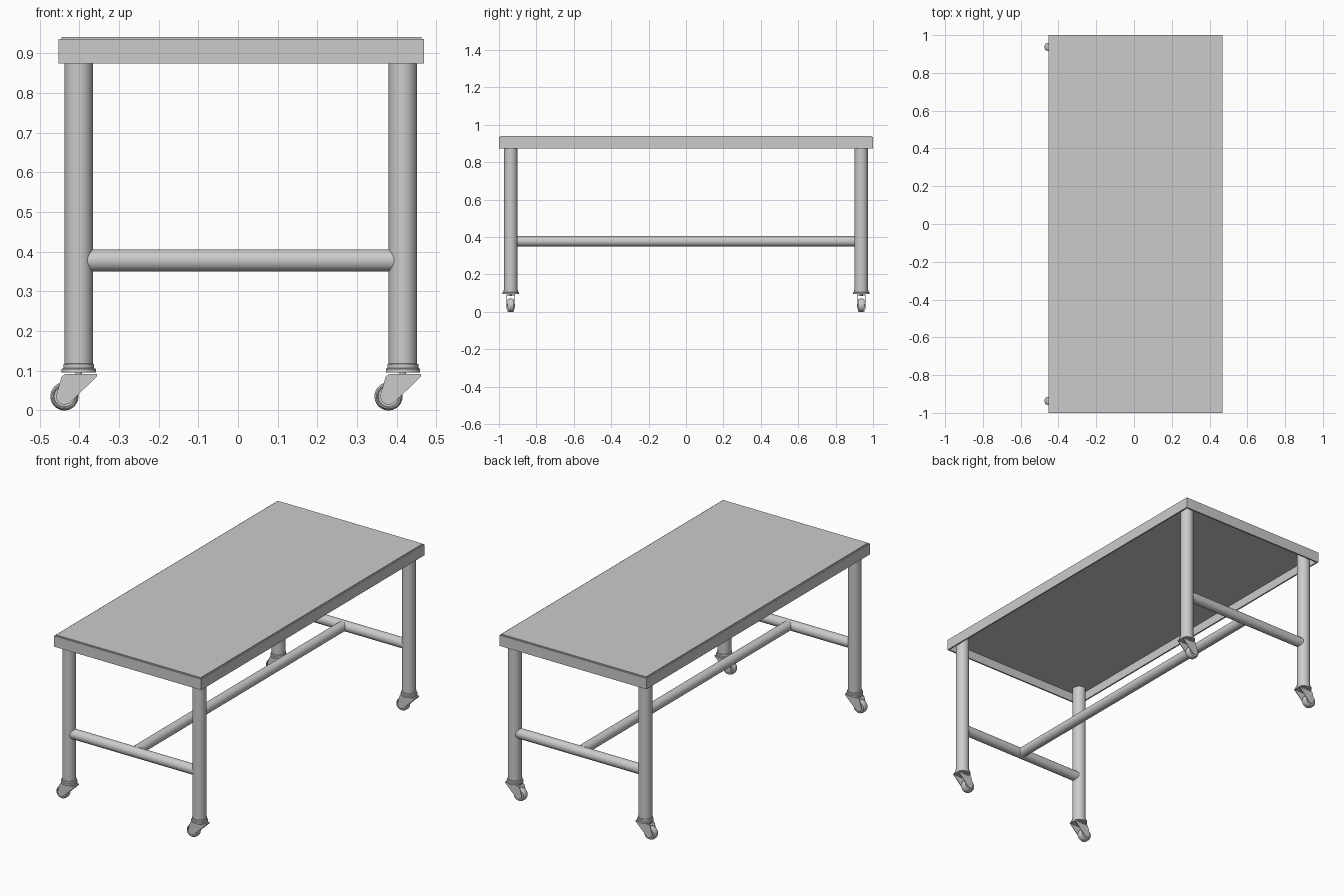
import bpy, bmesh, math
from mathutils import Matrix, Vector

if "Cube" in bpy.data.objects:
    bpy.data.objects.remove(bpy.data.objects["Cube"])

LEG_X = (-0.4015, 0.4155)
LEG_Y = (-0.937, 0.937)
MID_X = sum(LEG_X) / 2


def finish(name, bm, smooth=False):
    bmesh.ops.recalc_face_normals(bm, faces=bm.faces)
    me = bpy.data.meshes.new(name)
    bm.to_mesh(me)
    bm.free()
    ob = bpy.data.objects.new(name, me)
    bpy.context.collection.objects.link(ob)
    if smooth:
        bpy.ops.object.select_all(action='DESELECT')
        ob.select_set(True)
        bpy.context.view_layer.objects.active = ob
        bpy.ops.object.shade_smooth_by_angle(angle=math.radians(35))
    return ob


def add_box(bm, lo, hi):
    lo, hi = Vector(lo), Vector(hi)
    m = Matrix.Translation((lo + hi) / 2) @ Matrix.Diagonal((*(hi - lo), 1))
    return bmesh.ops.create_cube(bm, size=1, matrix=m)['verts']


def tube(name, a, b, r, segs=40):
    a, b = Vector(a), Vector(b)
    rot = (b - a).to_track_quat('Z', 'Y').to_matrix().to_4x4()
    bm = bmesh.new()
    bmesh.ops.create_cone(bm, cap_ends=True, segments=segs, radius1=r, radius2=r,
                          depth=(b - a).length, matrix=Matrix.Translation((a + b) / 2) @ rot)
    return finish(name, bm, True)


def lathe(name, profile, matrix, segs=40):
    # profile is (radius, height), spun around local z
    bm = bmesh.new()
    vs = [bm.verts.new((r, 0, h)) for r, h in profile]
    edges = [bm.edges.new(p) for p in zip(vs, vs[1:])]
    bmesh.ops.spin(bm, geom=vs + edges, cent=(0, 0, 0), axis=(0, 0, 1),
                   angle=2 * math.pi, steps=segs, use_duplicate=False)
    bmesh.ops.remove_doubles(bm, verts=bm.verts, dist=1e-5)
    bm.transform(matrix)
    return finish(name, bm, True)


def add_plate(bm, outline, y0, y1):
    f = bm.faces.new([bm.verts.new((x, y0, z)) for x, z in outline])
    ext = bmesh.ops.extrude_face_region(bm, geom=[f])['geom']
    bmesh.ops.translate(bm, vec=(0, y1 - y0, 0),
                        verts=[v for v in ext if isinstance(v, bmesh.types.BMVert)])


# Table top: hollow tray with folded-down rim
bm = bmesh.new()
add_box(bm, (-0.452, -1, 0.875), (0.469, 1, 0.936))
bm.normal_update()
under = min(bm.faces, key=lambda f: f.calc_center_median().z)
bmesh.ops.inset_region(bm, faces=[under], thickness=0.012)
ext = bmesh.ops.extrude_face_region(bm, geom=[under])['geom']
bmesh.ops.translate(bm, vec=(0, 0, 0.05),
                    verts=[v for v in ext if isinstance(v, bmesh.types.BMVert)])
if under.is_valid:
    bmesh.ops.delete(bm, geom=[under], context='FACES_ONLY')
finish("table_top", bm)

# Thin raised work surface
bm = bmesh.new()
add_box(bm, (-0.445, -0.993, 0.932), (0.462, 0.993, 0.941))
finish("work_surface", bm)

# Caster shapes, relative to the leg axis
WX, WZ, WR = -0.036, 0.0355, 0.0355
fork_side = [(-0.034, 0.092), (0.046, 0.092), (0.046, 0.086)]
fork_side += [(WX + 0.021 * math.cos(t), WZ + 0.021 * math.sin(t))
              for t in (math.radians(-45 - i * 20) for i in range(9))]
fork_side += [(-0.043, 0.086)]
wheel_profile = [(0, -0.014), (0.026, -0.014), (0.028, -0.018), (0.031, -0.018),
                 (0.0345, -0.012), (WR, -0.006), (WR, 0.006), (0.0345, 0.012),
                 (0.031, 0.018), (0.028, 0.018), (0.026, 0.014), (0, 0.014)]
cap_profile = [(0, 0.096), (0.043, 0.096), (0.043, 0.105), (0.039, 0.107),
               (0.039, 0.117), (0.035, 0.118)]

for x in LEG_X:
    for y in LEG_Y:
        tag = ("left" if x < 0 else "right") + ("_front" if y < 0 else "_back")
        at = Matrix.Translation((x, y, 0))
        tube("leg_" + tag, (x, y, 0.1), (x, y, 0.926), 0.0355)
        lathe("leg_cap_" + tag, cap_profile, at)
        tube("caster_stem_" + tag, (x, y, 0.085), (x, y, 0.1), 0.008, 20)
        # Fork: top plate and two side plates
        bm = bmesh.new()
        add_box(bm, (-0.034, -0.024, 0.087), (0.046, 0.024, 0.092))
        for s in (-1, 1):
            add_plate(bm, fork_side, s * 0.019, s * 0.022)
        bm.transform(at)
        finish("caster_fork_" + tag, bm, True)
        lathe("caster_wheel_" + tag, wheel_profile,
              at @ Matrix.Translation((WX, 0, WZ)) @ Matrix.Rotation(math.pi / 2, 4, 'X'))
        tube("caster_axle_" + tag, (x + WX, y - 0.022, WZ), (x + WX, y + 0.022, WZ), 0.006, 16)

# H-shaped lower frame
for y in LEG_Y:
    tube("cross_rail_" + ("front" if y < 0 else "back"),
         (LEG_X[0] + 0.015, y, 0.378), (LEG_X[1] - 0.015, y, 0.378), 0.028)
tube("long_rail", (MID_X, LEG_Y[0] + 0.01, 0.378), (MID_X, LEG_Y[1] - 0.01, 0.378), 0.0275)
